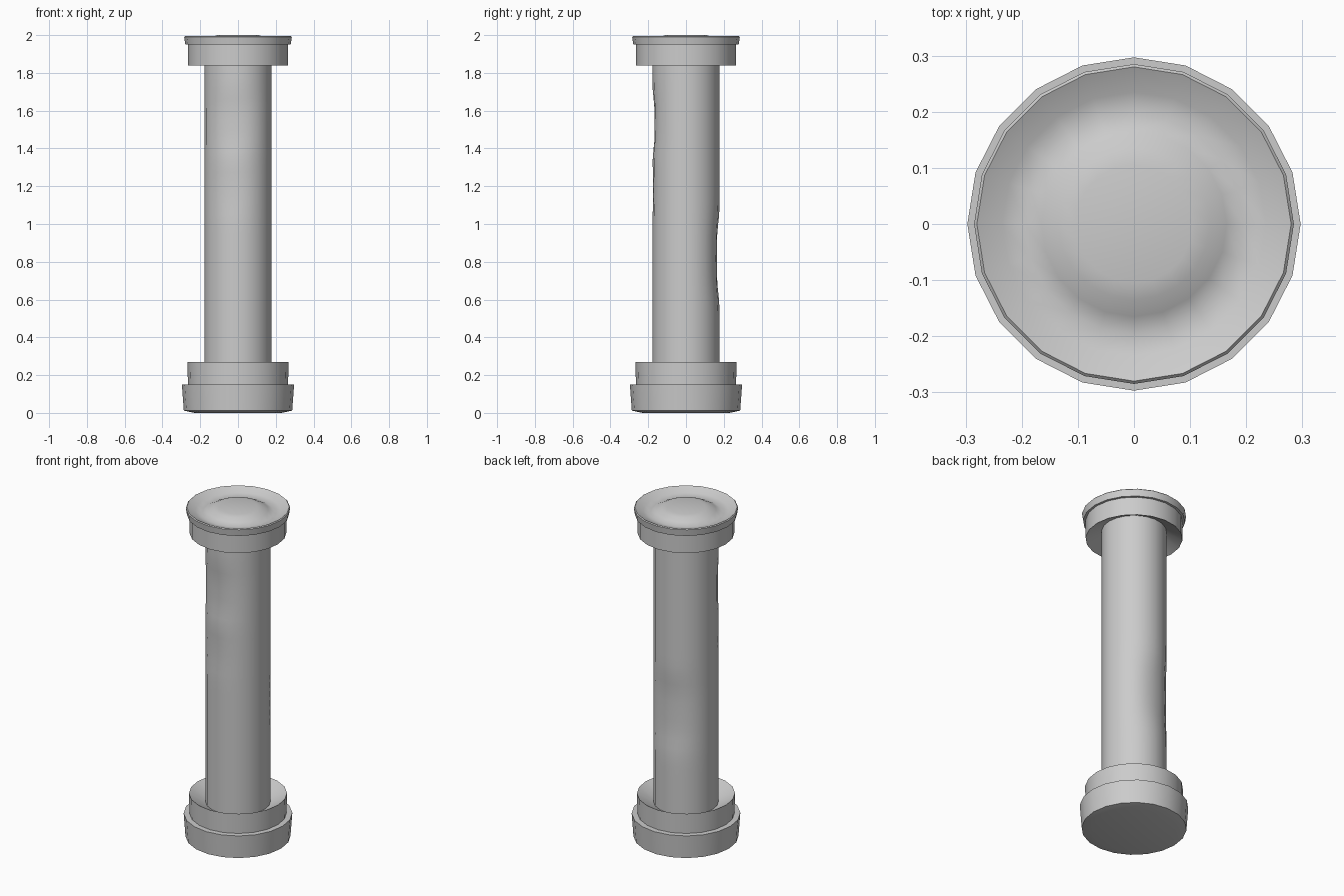
import bpy, bmesh, math

if "Cube" in bpy.data.objects:
    bpy.data.objects.remove(bpy.data.objects["Cube"])

SIDES = 20


def lathe(name, profile, angle, warp=None):
    """Revolve (radius, z) points round z; radius 0 makes a pole."""
    bm = bmesh.new()
    rings = []
    for r, z in profile:
        if r == 0:
            rings.append([bm.verts.new((0, 0, z))])
            continue
        ring = []
        for i in range(SIDES):
            a = 2 * math.pi * i / SIDES
            rr = r - (warp(a, z) if warp else 0)
            ring.append(bm.verts.new((rr * math.cos(a), rr * math.sin(a), z)))
        rings.append(ring)
    for lo, hi in zip(rings, rings[1:]):
        for i in range(SIDES):
            j = (i + 1) % SIDES
            if len(lo) == 1:
                bm.faces.new((lo[0], hi[j], hi[i]))
            elif len(hi) == 1:
                bm.faces.new((lo[i], lo[j], hi[0]))
            else:
                bm.faces.new((lo[i], lo[j], hi[j], hi[i]))
    bmesh.ops.recalc_face_normals(bm, faces=bm.faces)
    mesh = bpy.data.meshes.new(name)
    bm.to_mesh(mesh)
    bm.free()
    obj = bpy.data.objects.new(name, mesh)
    bpy.context.collection.objects.link(obj)
    bpy.ops.object.select_all(action='DESELECT')
    obj.select_set(True)
    bpy.context.view_layer.objects.active = obj
    bpy.ops.object.shade_smooth_by_angle(angle=math.radians(angle))
    return obj


# worn hollows in the shaft: angle, height, angular width, half height, depth
HOLLOWS = [(-100, 1.53, 35, 0.15, 0.013), (-105, 1.18, 28, 0.12, 0.006),
           (95, 0.82, 38, 0.20, 0.015)]


def wear(a, z):
    total = 0
    for deg, zc, width, half, depth in HOLLOWS:
        d = (math.degrees(a) - deg + 180) % 360 - 180
        total += depth * math.exp(-(d / width) ** 2 - ((z - zc) / half) ** 4)
    return total


# foot slab
lathe("base", [(0, 0), (0.23, 0), (0.287, 0.012), (0.297, 0.15), (0.264, 0.15)], 35)

# lower collar, shaft and upper collar in one sweep
R = 0.178
shaft = [(R, 0.22 + 1.665 * i / 30) for i in range(31)]
lathe("shaft", [(0.265, 0.15), (0.268, 0.27)] + shaft
      + [(0.265, 1.84), (0.265, 1.95)], 75, wear)

# top slab with raised round boss
lathe("capital", [(0.264, 1.95), (0.279, 1.95), (0.285, 1.99), (0.28, 1.995),
                  (0.235, 1.972), (0.195, 1.963), (0.165, 1.978),
                  (0.135, 1.993), (0.105, 2.0), (0, 2.0)], 50)
